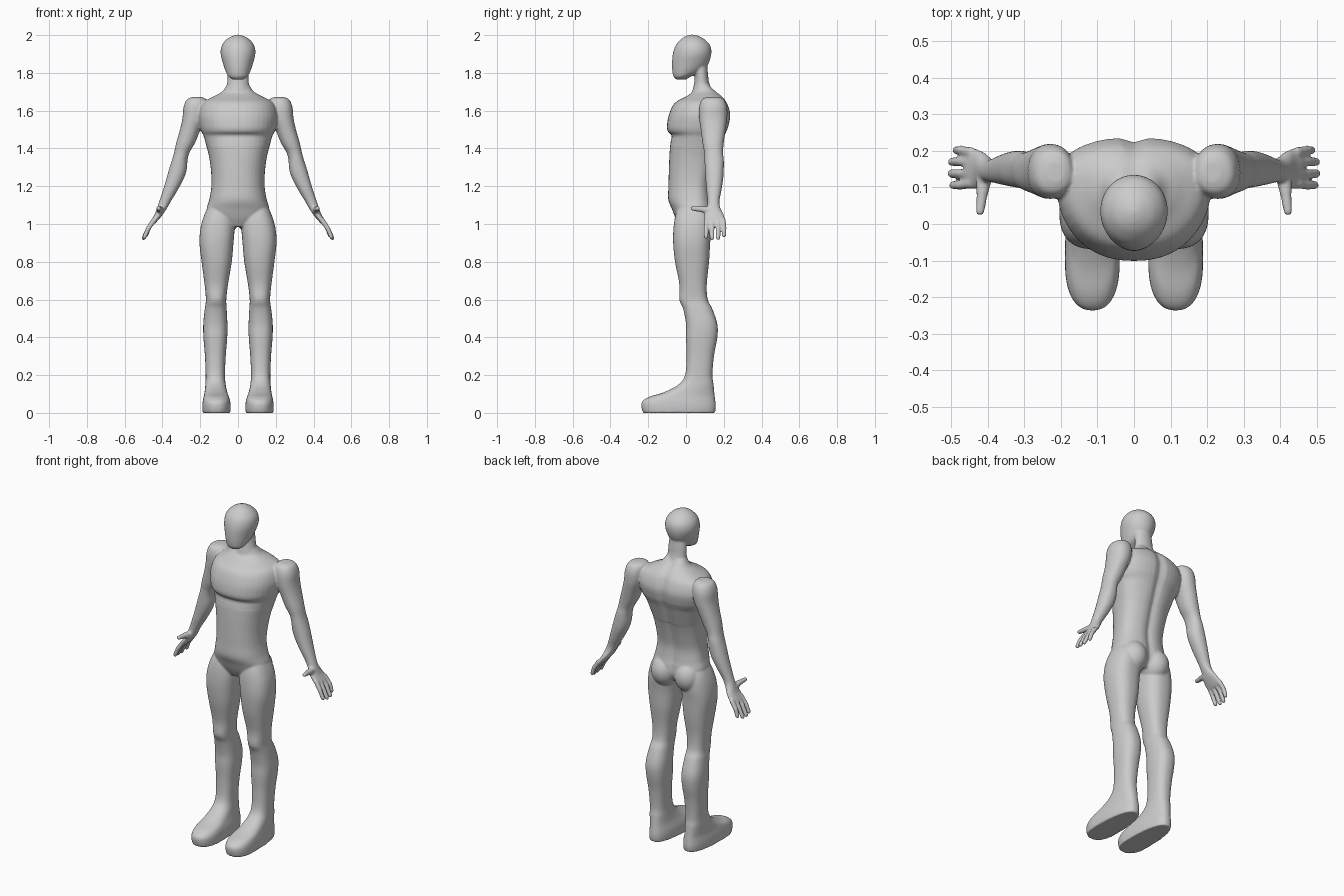
import bpy, bmesh, math
from mathutils import Vector, Matrix

bm = bmesh.new()


def spline(a, b, c, d, t):
    return 0.5 * (2*b + (c - a)*t + (2*a - 5*b + 4*c - d)*t*t + (3*b - a - 3*c + d)*t**3)


def loft(rows, side=1, groove=0.0, power=2.0, seg=40, steps=5):
    """Stack horizontal rings; row = z, centre x, half width, y front, y widest, y back."""
    pad = [rows[0]] + rows + [rows[-1]]
    dense = [[spline(*v, k / steps) for v in zip(*pad[i:i + 4])]
             for i in range(len(rows) - 1) for k in range(steps)] + [rows[-1]]
    rings = []
    for z, cx, hx, yf, ym, yb in dense:
        ring = []
        for k in range(seg):
            a = 2 * math.pi * k / seg
            c, s = math.cos(a), math.sin(a)
            x = hx * math.copysign(abs(c) ** (2 / power), c)
            w = math.copysign(abs(s) ** (2 / power), s)
            y = ym + w * (yb - ym if s > 0 else ym - yf)
            if s > 0:
                y -= groove * math.exp(-(x / 0.025) ** 2)
            ring.append(bm.verts.new((side * (cx + x), y, z)))
        rings.append(ring)
    for r, q in zip(rings, rings[1:]):
        for k in range(seg):
            n = (k + 1) % seg
            bm.faces.new((r[k], r[n], q[n], q[k]))
    bm.faces.new(rings[0])
    bm.faces.new(rings[-1])


def ellipsoid(centre, radii):
    m = Matrix.Translation(centre) @ Matrix.Diagonal((*radii, 1))
    bmesh.ops.create_icosphere(bm, subdivisions=4, radius=1, matrix=m)


def capsule(p, q, r1, r2):
    """Convex hull of two balls."""
    t = bmesh.new()
    for c, r in ((p, r1), (q, r2)):
        bmesh.ops.create_icosphere(t, subdivisions=2, radius=r, matrix=Matrix.Translation(c))
    pts = [v.co.copy() for v in t.verts]
    t.free()
    new = [bm.verts.new(c) for c in pts]
    out = bmesh.ops.convex_hull(bm, input=new)
    junk = {v for v in out["geom_interior"] + out["geom_unused"] if isinstance(v, bmesh.types.BMVert)}
    bmesh.ops.delete(bm, geom=list(junk), context='VERTS')


# head
loft([(1.764, 0, .025, -.05, -.03, .0), (1.78, 0, .05, -.066, -.02, .025),
      (1.805, 0, .064, -.072, 0, .08), (1.845, 0, .078, -.074, .02, .117),
      (1.9, 0, .092, -.07, .035, .134), (1.945, 0, .086, -.055, .035, .128),
      (1.978, 0, .06, -.027, .035, .098), (1.995, 0, .03, 0, .034, .066),
      (2.002, 0, .008, .025, .034, .042)])

# neck
loft([(1.66, 0, .075, .02, .085, .16), (1.74, 0, .058, .042, .085, .125),
      (1.8, 0, .055, .045, .08, .116), (1.86, 0, .05, .03, .07, .11)])

# chest and upper back, ending in the ledge under the pectorals
loft([(1.735, 0, .06, .045, .09, .13), (1.70, 0, .085, .035, .1, .165),
      (1.675, 0, .13, 0, .11, .195), (1.64, 0, .19, -.06, .12, .22),
      (1.58, 0, .212, -.09, .12, .237), (1.52, 0, .205, -.101, .11, .228),
      (1.49, 0, .195, -.096, .1, .217), (1.468, 0, .183, -.076, .09, .208),
      (1.43, 0, .172, -.082, .085, .195), (1.36, 0, .154, -.088, .07, .172)],
     groove=.014, power=2.25)

# belly and pelvis
loft([(1.42, 0, .168, -.084, .08, .19), (1.36, 0, .154, -.088, .07, .17),
      (1.28, 0, .143, -.091, .06, .148), (1.2, 0, .141, -.093, .05, .132),
      (1.13, 0, .152, -.094, .05, .136), (1.08, 0, .165, -.075, .05, .145),
      (1.03, 0, .15, -.055, .05, .145), (.985, 0, .06, -.03, .05, .12)],
     groove=.014, power=2.3)

for side in (1, -1):
    # leg and foot
    loft([(0, .114, .073, -.228, -.1, .154), (.03, .114, .075, -.236, -.1, .158),
          (.06, .114, .073, -.232, -.1, .156), (.085, .115, .067, -.195, -.08, .153),
          (.11, .117, .06, -.115, -.02, .15), (.15, .119, .054, -.04, .04, .146),
          (.2, .12, .051, -.005, .06, .14), (.3, .12, .055, .003, .075, .148),
          (.4, .12, .063, 0, .08, .166), (.47, .12, .064, 0, .08, .166),
          (.55, .118, .058, -.015, .06, .14), (.6, .116, .054, -.035, .05, .115),
          (.68, .115, .062, -.035, .04, .11), (.8, .113, .08, -.058, .035, .122),
          (.9, .114, .09, -.068, .03, .128), (.98, .108, .09, -.066, .03, .135),
          (1.05, .1, .078, -.055, .04, .13), (1.12, .085, .06, -.03, .04, .1)],
         side, power=2.4)
    # buttock
    ellipsoid((side * .078, .075, 1.03), (.08, .092, .095))
    # arm and palm
    loft([(1.673, .215, .022, .115, .14, .17), (1.66, .22, .05, .085, .14, .2),
          (1.62, .226, .062, .07, .14, .217), (1.56, .234, .06, .07, .14, .218),
          (1.5, .253, .054, .078, .145, .21), (1.43, .277, .05, .087, .145, .2),
          (1.38, .297, .041, .096, .147, .196), (1.34, .308, .041, .098, .15, .2),
          (1.29, .318, .047, .1, .15, .2), (1.24, .333, .046, .103, .15, .197),
          (1.18, .358, .039, .108, .148, .188), (1.12, .386, .031, .114, .146, .177),
          (1.085, .402, .027, .112, .147, .182), (1.05, .42, .022, .098, .15, .2),
          (1.015, .445, .018, .095, .152, .209), (1.0, .455, .013, .1, .152, .204)],
         side, power=2.2)
    # fingers
    for y, tx, tz in ((.106, .495, .932), (.138, .5, .925), (.17, .499, .926), (.202, .486, .94)):
        knuckle = Vector((side * .445, y * .9 + .015, 1.02))
        middle = Vector((side * .474, y, .978))
        capsule(knuckle, middle, .014, .013)
        capsule(middle, Vector((side * tx, y, tz)), .013, .012)
    # thumb
    capsule(Vector((side * .41, .125, 1.07)), Vector((side * .415, .085, 1.078)), .022, .017)
    capsule(Vector((side * .415, .085, 1.078)), Vector((side * .421, .035, 1.082)), .016, .0125)

bmesh.ops.recalc_face_normals(bm, faces=bm.faces)
mesh = bpy.data.meshes.new("body")
bm.to_mesh(mesh)
bm.free()
body = bpy.data.objects.new("body", mesh)
bpy.context.collection.objects.link(body)

# fuse all parts into one smooth skin
fuse = body.modifiers.new("fuse", 'REMESH')
fuse.mode = 'VOXEL'
fuse.voxel_size = .0055
fuse.use_smooth_shade = True
soften = body.modifiers.new("soften", 'SMOOTH')
soften.factor = .5
soften.iterations = 6
